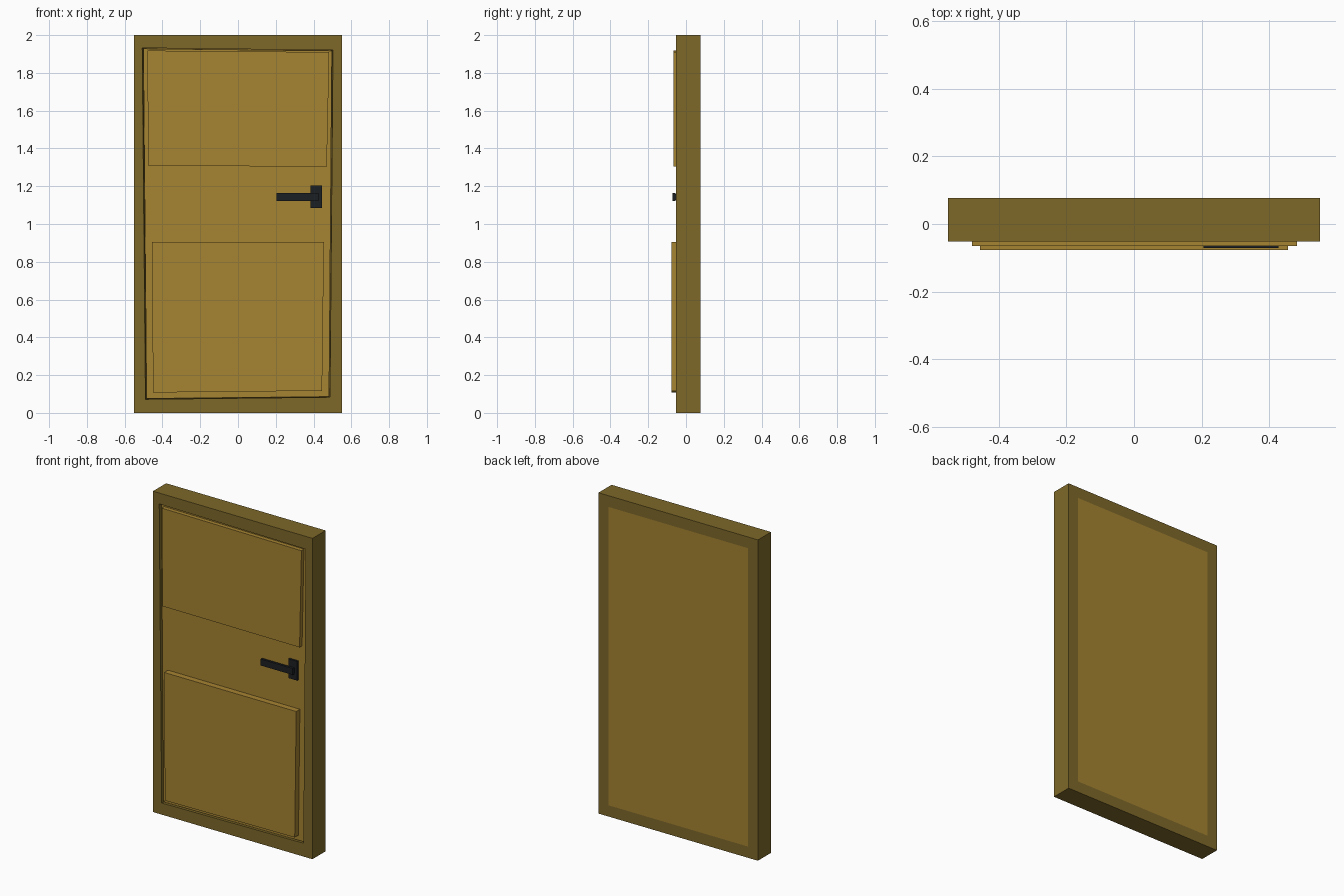
import bpy, bmesh

if "Cube" in bpy.data.objects:
    bpy.data.objects.remove(bpy.data.objects["Cube"])


def material(name, rgb):
    m = bpy.data.materials.new(name)
    m.diffuse_color = (*rgb, 1)
    m.use_nodes = True
    m.node_tree.nodes["Principled BSDF"].inputs["Base Color"].default_value = m.diffuse_color
    return m


FRAME = material("dark_wood", (0.21, 0.14, 0.022))
WOOD = material("light_wood", (0.38, 0.23, 0.032))
METAL = material("black_metal", (0.012, 0.014, 0.016))


def rect(x0, x1, z0, z1):
    return [(x0, z0), (x1, z0), (x1, z1), (x0, z1)]


def finish(name, bm, mat):
    bmesh.ops.recalc_face_normals(bm, faces=bm.faces)
    me = bpy.data.meshes.new(name)
    bm.to_mesh(me)
    bm.free()
    me.materials.append(mat)
    ob = bpy.data.objects.new(name, me)
    bpy.context.collection.objects.link(ob)
    return ob


def ring(bm, outline, y):
    return [bm.verts.new((x, y, z)) for x, z in outline]


def bridge(bm, a, b):
    for i in range(len(a)):
        j = (i + 1) % len(a)
        bm.faces.new((a[i], a[j], b[j], b[i]))


def slab(name, mat, y0, y1, front, back=None):
    """Solid board between a front outline and a back outline."""
    bm = bmesh.new()
    a, b = ring(bm, front, y0), ring(bm, back or front, y1)
    bm.faces.new(a)
    bm.faces.new(b)
    bridge(bm, a, b)
    return finish(name, bm, mat)


# Frame: closed ring with a slightly crooked, splayed opening
outer = rect(-0.55, 0.55, 0, 2)
hole_front = [(-0.49, 0.072), (0.487, 0.083), (0.503, 1.92), (-0.507, 1.932)]
hole_back = rect(-0.48, 0.48, 0.07, 1.93)
bm = bmesh.new()
rings = [ring(bm, outer, -0.052), ring(bm, outer, 0.077),
         ring(bm, hole_back, 0.077), ring(bm, hole_front, -0.052)]
for i in range(4):
    bridge(bm, rings[i], rings[(i + 1) % 4])
finish("door_frame", bm, FRAME)

# Door leaf, recessed at the front and flush at the back
slab("door_leaf", WOOD, -0.04, 0.077,
     [(-0.484, 0.076), (0.482, 0.086), (0.497, 1.917), (-0.501, 1.928)], hole_back)

# Raised panels
slab("upper_panel", WOOD, -0.065, -0.035,
     [(-0.475, 1.308), (0.47, 1.304), (0.483, 1.91), (-0.48, 1.918)])
slab("lower_panel", WOOD, -0.077, -0.035,
     [(-0.45, 0.108), (0.445, 0.117), (0.455, 0.905), (-0.455, 0.905)])

# Handle
slab("handle_plate", METAL, -0.052, -0.035, rect(0.385, 0.445, 1.085, 1.205))
slab("handle_stem", METAL, -0.06, -0.045, rect(0.40, 0.427, 1.127, 1.16))
slab("handle_lever", METAL, -0.071, -0.056, rect(0.205, 0.427, 1.123, 1.163))
